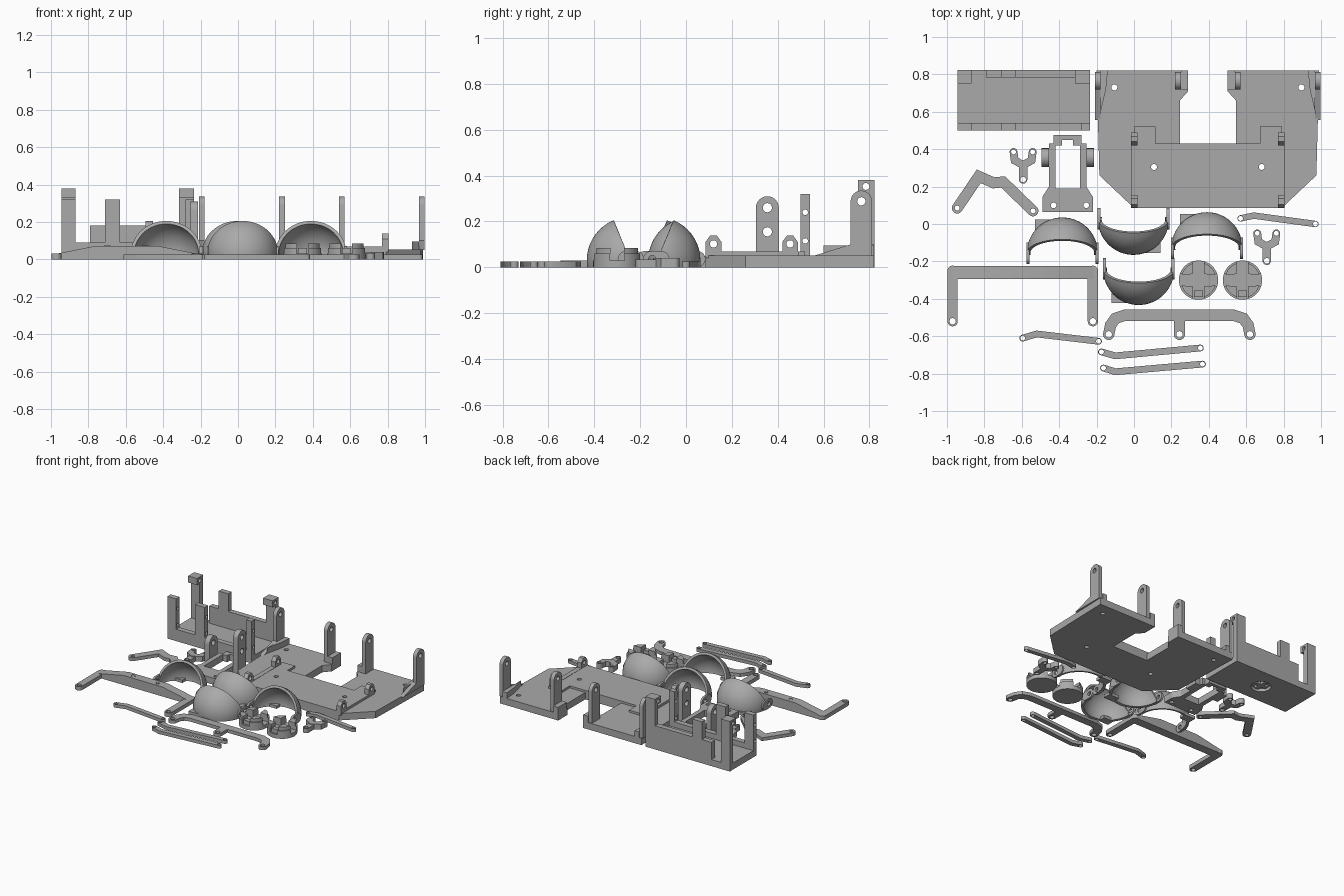
import bpy, bmesh
from math import sin, cos, pi, atan2, radians
from mathutils import Matrix, Vector

if "Cube" in bpy.data.objects:
    bpy.data.objects.remove(bpy.data.objects["Cube"])

grey = bpy.data.materials.new("plastic_grey")
grey.use_nodes = True
grey.diffuse_color = (0.4, 0.4, 0.4, 1)
grey.node_tree.nodes["Principled BSDF"].inputs["Base Color"].default_value = (0.4, 0.4, 0.4, 1)

# Axis frames: a profile's (u, v) plane and its extrusion direction
FLAT = Matrix.Identity(4)
SIDE = Matrix(((0, 0, 1, 0), (1, 0, 0, 0), (0, 1, 0, 0), (0, 0, 0, 1)))


def circle(x, y, r, n=24):
    return [(x + r * cos(2 * pi * i / n), y + r * sin(2 * pi * i / n)) for i in range(n)]


def rect(x0, x1, y0, y1):
    return [(x0, y0), (x1, y0), (x1, y1), (x0, y1)]


def plate(outline, lo, hi, holes=(), frame=FLAT):
    """Extruded flat profile with round or polygonal holes."""
    curve = bpy.data.curves.new("profile", 'CURVE')
    curve.dimensions, curve.fill_mode = '2D', 'BOTH'
    curve.extrude = (hi - lo) / 2
    for loop in [outline, *holes]:
        s = curve.splines.new('POLY')
        s.points.add(len(loop) - 1)
        for p, (x, y) in zip(s.points, loop):
            p.co = (x, y, 0, 1)
        s.use_cyclic_u = True
    ob = bpy.data.objects.new("profile", curve)
    bpy.context.collection.objects.link(ob)
    mesh = bpy.data.meshes.new_from_object(ob.evaluated_get(bpy.context.evaluated_depsgraph_get()))
    bpy.data.objects.remove(ob)
    mesh.transform(frame @ Matrix.Translation((0, 0, (lo + hi) / 2)))
    return mesh


def box(x0, x1, y0, y1, z0, z1):
    return plate(rect(x0, x1, y0, y1), z0, z1)


def strip(path, width):
    """Outline of a bent bar with round ends."""
    pts = [Vector(p) for p in path]
    r = width / 2
    left, right = [], []
    for a, b, c in zip(pts, pts[1:], pts[2:]):
        d1, d2 = (b - a).normalized(), (c - b).normalized()
        n = Vector((-d1.y - d2.y, d1.x + d2.x)).normalized()
        off = n * r / max(0.5, n.dot(Vector((-d1.y, d1.x))))
        left.append(b + off)
        right.append(b - off)

    def cap(end, prev):
        d = end - prev
        a = atan2(d.y, d.x)
        return [end + Vector((cos(a + t), sin(a + t))) * r
                for t in (pi * (i / 10 - 0.5) for i in range(11))]
    loop = right + cap(pts[-1], pts[-2]) + left[::-1] + cap(pts[0], pts[1])
    return [(p.x, p.y) for p in loop]


def bar(path, width, z, hole=0.013):
    ends = [circle(*p, hole) for p in (path[0], path[-1])] if hole else []
    return plate(strip(path, width), 0, z, ends)


def part(name, meshes, angle=30):
    bm = bmesh.new()
    for m in meshes:
        bm.from_mesh(m)
        bpy.data.meshes.remove(m)
    bmesh.ops.remove_doubles(bm, verts=bm.verts, dist=1e-5)
    for f in bm.faces:
        f.smooth, f.material_index = True, 0
    mesh = bpy.data.meshes.new(name)
    bm.to_mesh(mesh)
    bm.free()
    mesh.set_sharp_from_angle(angle=radians(angle))
    mesh.materials.clear()
    mesh.materials.append(grey)
    ob = bpy.data.objects.new(name, mesh)
    bpy.context.collection.objects.link(ob)
    return ob


# Servo box: floor with a round recess, walls and drilled towers
L, R, F, B = -0.944, -0.235, 0.5, 0.823
servo = [plate(rect(L, R, F, B), 0, 0.025, [circle(-0.59, 0.66, 0.07)]),
         box(L, R, F, B, 0.025, 0.05),
         box(-0.64, -0.54, 0.645, 0.675, 0.005, 0.025), box(-0.605, -0.575, 0.61, 0.71, 0.005, 0.025),
         box(L, R, F, 0.54, 0.05, 0.09),
         box(L, -0.87, 0.783, B, 0.05, 0.18), box(-0.79, R, 0.783, B, 0.05, 0.18)]
for x0, x1 in ((L, -0.87), (-0.71, -0.63), (-0.28, R)):
    servo.append(plate(rect(F, 0.54, 0.05, 0.32), x0, x1,
                       [circle(0.52, z, 0.012) for z in (0.115, 0.24)], SIDE))
servo.append(box(-0.71, -0.63, 0.783, B, 0.18, 0.315))
hook = [(0.783, 0.05), (B, 0.05), (B, 0.38), (0.75, 0.38), (0.75, 0.33), (0.783, 0.33)]
for x0, x1 in ((L, -0.87), (-0.315, R)):
    servo.append(plate(hook, x0, x1, [circle(0.785, 0.353, 0.015)], SIDE))
part("servo_box", servo)

# Base plate, symmetric about its own centre line
MID = 0.395


def both(half):
    return half + [(2 * MID - x, y) for x, y in reversed(half)]


outline = both([(MID, 0.43), (0.245, 0.43), (0.245, 0.66), (0.29, 0.71), (0.29, 0.82), (-0.2, 0.82),
                (-0.185, 0.26), (0, 0.085)])
outline = outline[:-8] + outline[-8:-1]
screws = [circle(x, y, 0.016) for x, y in ((-0.105, 0.73), (0.895, 0.73), (0.107, 0.305), (0.683, 0.305))]
base = [plate(outline, 0, 0.052, screws),
        plate(rect(0.02, 0.77, 0.085, 0.43), 0.052, 0.068, screws[2:])]
arch = [(0.765 + 0.047 * cos(pi * i / 12), 0.288 + 0.047 * sin(pi * i / 12)) for i in range(13)]
inner_post = [(0.718, 0.05), (0.812, 0.05)] + arch
outer_post = [(0.557, 0.05), (0.812, 0.05)] + arch + [(0.718, 0.1)]
for sx in (1, -1):
    def span(a, b):
        return sorted((MID + sx * (a - MID), MID + sx * (b - MID)))
    eye = [circle(0.765, 0.288, 0.018)]
    base += [plate(outer_post, *span(-0.208, -0.178), eye, SIDE),
             plate(inner_post, *span(0.22, 0.25), eye, SIDE),
             box(*span(0.25, 0.29), 0.718, 0.82, 0.05, 0.1),
             box(*span(0.0, 0.115), 0.43, 0.52, 0, 0.068)]
    # Gusset at the foot of the outer post
    base.append(plate([(MID + sx * (x - MID), y) for x, y in
                       ((-0.178, 0.6), (-0.15, 0.72), (-0.14, 0.82), (-0.178, 0.82))], 0.05, 0.095))
    # Pivot lugs and the low rail joining them
    base.append(box(*span(-0.015, 0.02), 0.085, 0.49, 0.04, 0.07))
    for y0, y1 in ((0.085, 0.155), (0.42, 0.488)):
        lug = [(y0, 0.06), (y1, 0.06), (y1, 0.11), (y1 - 0.02, 0.138), (y0 + 0.02, 0.138), (y0, 0.11)]
        base.append(plate(lug, *span(-0.015, 0.02), [circle((y0 + y1) / 2, 0.102, 0.016)], SIDE))
part("base_plate", base)

# Eye bracket with its window and two upright ears
frame = [(-0.49, 0.065), (-0.22, 0.065), (-0.22, 0.145), (-0.255, 0.2), (-0.255, 0.43), (-0.28, 0.43),
         (-0.28, 0.475), (-0.43, 0.475), (-0.43, 0.43), (-0.455, 0.43), (-0.455, 0.2), (-0.49, 0.145)]
window = [(-0.42, 0.19), (-0.29, 0.19), (-0.29, 0.42), (-0.325, 0.42), (-0.325, 0.45),
          (-0.385, 0.45), (-0.385, 0.42), (-0.42, 0.42)]
bracket = [plate(frame, 0, 0.05, [window, circle(-0.43, 0.1, 0.015), circle(-0.255, 0.1, 0.015)])]
for x0, x1, top, zs in ((-0.495, -0.455, 0.205, (0.155,)), (-0.255, -0.215, 0.31, (0.155, 0.26))):
    ear = [(0.305, 0), (0.405, 0)] + [(0.355 + 0.05 * cos(pi * i / 12), top - 0.05 + 0.05 * sin(pi * i / 12))
                                      for i in range(13)]
    bracket.append(plate(ear, x0, x1, [circle(0.355, z, 0.02) for z in zs], SIDE))
part("eye_bracket", bracket)

# Eyelid shells: a wedge of a hollow sphere with pivot ears and a corner tab


def eyelid(name, cx, cy, facing, tab):
    bm = bmesh.new()
    bmesh.ops.create_uvsphere(bm, u_segments=48, v_segments=32, radius=0.19)
    bmesh.ops.rotate(bm, verts=bm.verts, matrix=Matrix.Rotation(pi / 2, 3, 'Y'))
    for co, no in (((0, 0, -0.03), (0, 0, -1)), ((0, 0, 0), (0, -0.18 * facing, 0.075))):
        bmesh.ops.bisect_plane(bm, geom=bm.verts[:] + bm.edges[:] + bm.faces[:],
                               plane_co=co, plane_no=no, clear_outer=True)
    # Keep only the side the lid faces
    bmesh.ops.delete(bm, geom=[f for f in bm.faces if f.calc_center_median().y * facing < -0.02], context='FACES')
    bmesh.ops.solidify(bm, geom=bm.faces[:], thickness=0.018)
    bmesh.ops.recalc_face_normals(bm, faces=bm.faces)
    bmesh.ops.translate(bm, verts=bm.verts, vec=(cx, cy, 0.03))
    shell = bpy.data.meshes.new(name)
    bm.to_mesh(shell)
    bm.free()
    pieces = [shell]
    for s in (-1, 1):
        x = cx + s * 0.184
        ear = strip([(cy + facing * 0.02, 0.036), (cy - facing * 0.025, 0.036)], 0.07)
        pieces.append(plate(ear, x - 0.008, x + 0.008, [circle(cy - facing * 0.02, 0.036, 0.016)], SIDE))
    ys = sorted((cy + facing * 0.12, cy + facing * 0.18))
    pieces.append(box(*sorted((cx + tab * 0.06, cx + tab * 0.145)), *ys, 0, 0.022))
    part(name, pieces, 40)


# The cut plane normal must point away from the kept wedge
for name, cx, cy, facing, tab in (("eyelid_back_right", -0.383, -0.155, 1, -1),
                                  ("eyelid_front_upper", -0.003, 0.025, -1, 1),
                                  ("eyelid_front_lower", 0.025, -0.243, -1, -1),
                                  ("eyelid_back_left", 0.39, -0.127, 1, -1)):
    eyelid(name, cx, cy, facing, tab)

# Eye cores: disc with four crown blocks leaving a cross-shaped channel
for name, cx in (("eye_core_right", 0.345), ("eye_core_left", 0.58)):
    cy = -0.3
    core = [plate(circle(cx, cy, 0.105, 40), 0, 0.03)]
    for k in range(4):
        for r, z0, z1 in ((0.105, 0.03, 0.06), (0.095, 0.06, 0.085)):
            arc = [(r * cos(t), r * sin(t)) for t in (pi / 2 * (k + 0.2 + 0.6 * i / 8) for i in range(9))]
            a = pi / 2 * (k + 0.5)
            arc.append((0.045 * cos(a), 0.045 * sin(a)))
            core.append(plate([(cx + x, cy + y) for x, y in arc], z0, z1))
    core.append(box(cx - 0.025, cx + 0.025, cy - 0.09, cy - 0.055, 0.03, 0.06))
    part(name, core)

# Forked horns
for name, cx, cy in (("fork_right", -0.593, 0.385), ("fork_left", 0.71, -0.05)):
    prongs = [(cx - 0.051, cy), (cx - 0.045, cy - 0.045), (cx, cy - 0.07), (cx + 0.045, cy - 0.045), (cx + 0.051, cy)]
    part(name, [bar(prongs, 0.042, 0.04),
                plate(strip([(cx, cy - 0.07), (cx, cy - 0.147)], 0.045), 0, 0.035, [circle(cx, cy - 0.147, 0.015)])])

# Thin push rods and the bent crank
for name, path, width in (
        ("crank_arm", [(-0.945, 0.085), (-0.83, 0.255), (-0.75, 0.22), (-0.70, 0.225), (-0.54, 0.07)], 0.058),
        ("rod_rear", [(0.57, 0.03), (0.64, 0.045), (0.97, 0)], 0.034),
        ("rod_right", [(-0.595, -0.61), (-0.52, -0.588), (-0.19, -0.627)], 0.036),
        ("rod_middle", [(-0.174, -0.684), (-0.1, -0.705), (0.355, -0.663)], 0.036),
        ("rod_front", [(-0.163, -0.77), (-0.1, -0.79), (0.366, -0.749)], 0.036)):
    part(name, [bar(path, width, 0.025)])

# Wide yoke: ramped crossbar with two flat legs
XZ = Matrix(((1, 0, 0, 0), (0, 0, -1, 0), (0, 1, 0, 0), (0, 0, 0, 1)))
ramp = [(-0.97, 0), (-0.22, 0), (-0.22, 0.03), (-0.43, 0.072), (-0.76, 0.072), (-0.97, 0.03)]
yoke = [plate(ramp, 0.225, 0.293, (), XZ)]
for x, s in ((-0.97, 1), (-0.22, -1)):
    yoke.append(plate(strip([(x, -0.25), (x, -0.52)], 0.055), 0, 0.03, [circle(x, -0.52, 0.017)]))
for x in (-0.70, -0.495):
    yoke.append(plate(circle(x, -0.257, 0.017), 0.07, 0.074, [circle(x, -0.257, 0.012)]))
part("wide_yoke", yoke)

# Three-legged tie bar
tie = [(-0.135, -0.59), (-0.125, -0.54), (-0.1, -0.505), (-0.05, -0.488),
       (0.535, -0.488), (0.585, -0.505), (0.61, -0.54), (0.62, -0.59)]
part("tie_bar", [bar(tie, 0.06, 0.025, 0.017),
                 plate(strip([(0.243, -0.5), (0.243, -0.59)], 0.06), 0, 0.025, [circle(0.243, -0.59, 0.017)])])
